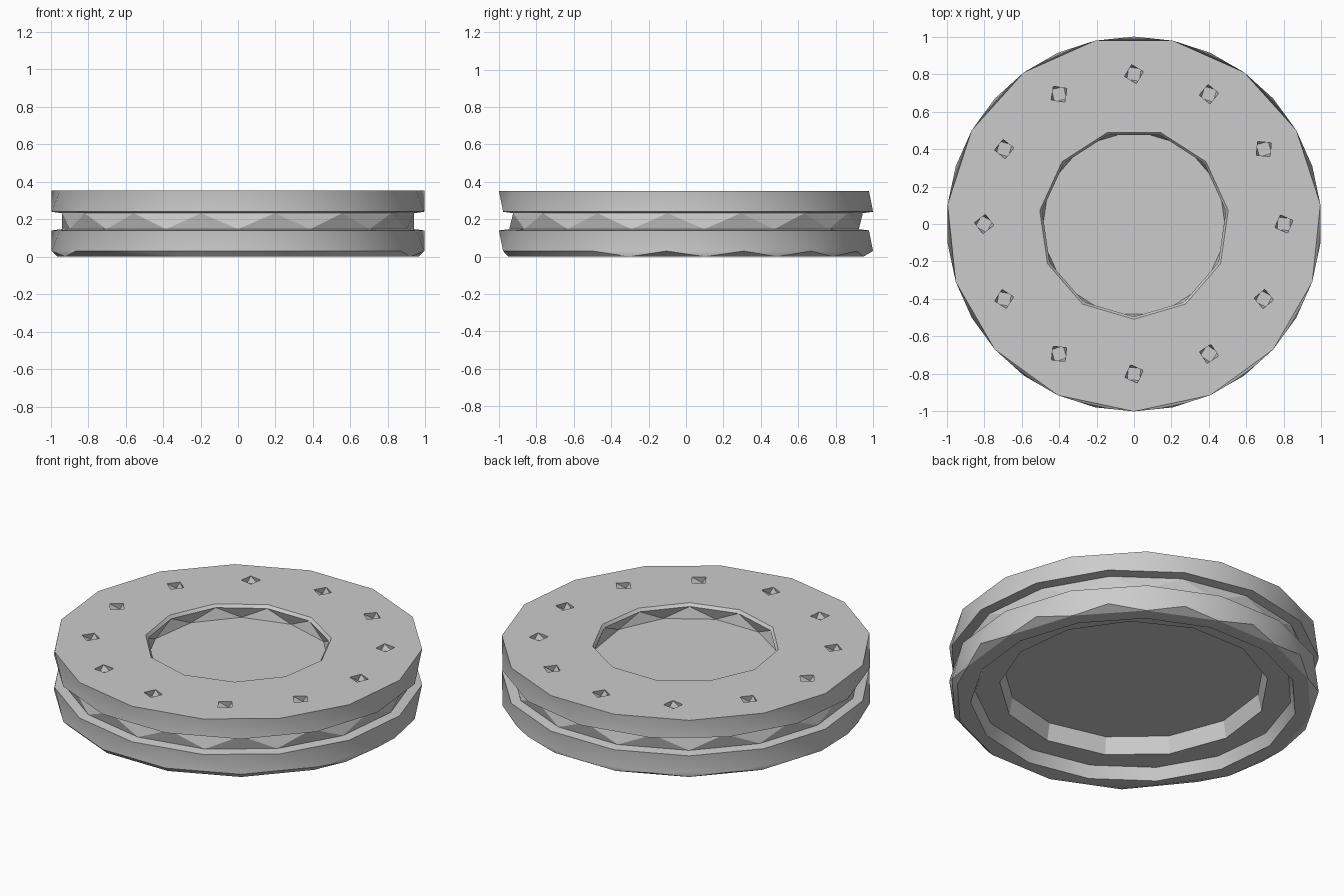
import bpy, bmesh, math, random
from mathutils import Matrix

random.seed(4)
cube = bpy.data.objects.get("Cube")
if cube:
    bpy.data.objects.remove(cube, do_unlink=True)

grey = bpy.data.materials.new("plain_grey")
grey.use_nodes = True
colour = (0.6, 0.6, 0.6, 1)
grey.diffuse_color = colour
grey.node_tree.nodes["Principled BSDF"].inputs["Base Color"].default_value = colour


def lathe(bm, sides, rows, matrix=Matrix()):
    """Closed solid from (radius, height, twist) rows; twist is in half steps."""
    rings = []
    for radius, z, twist in rows:
        ring = []
        for i in range(sides):
            a = -math.pi / 2 + math.tau * (i + twist / 2) / sides
            ring.append(bm.verts.new(matrix @ Matrix.Translation(
                (radius * math.cos(a), radius * math.sin(a), z)).translation))
        rings.append(ring)
    bm.faces.new(rings[0][::-1])
    bm.faces.new(rings[-1])
    for k in range(len(rows) - 1):
        lo, hi = rings[k], rings[k + 1]
        step = rows[k + 1][2] - rows[k][2]
        for i in range(sides):
            j = (i + 1) % sides
            if step == 0:
                bm.faces.new((lo[i], lo[j], hi[j], hi[i]))
            elif step > 0:
                bm.faces.new((lo[i], lo[j], hi[i]))
                bm.faces.new((lo[j], hi[j], hi[i]))
            else:
                bm.faces.new((lo[i], hi[j], hi[i]))
                bm.faces.new((lo[i], lo[j], hi[j]))
    return rings


def make_object(name, bm):
    bmesh.ops.recalc_face_normals(bm, faces=bm.faces)
    mesh = bpy.data.meshes.new(name)
    bm.to_mesh(mesh)
    bm.free()
    mesh.materials.append(grey)
    obj = bpy.data.objects.new(name, mesh)
    bpy.context.collection.objects.link(obj)
    return obj


# Wheel body: underside recess, lower flange, faceted groove, upper flange
bm = bmesh.new()
rings = lathe(bm, 15, [(0.86, 0.07, 0), (0.885, 0, 0), (0.97, 0, 0), (1, 0.03, 1),
                       (1, 0.14, 0), (0.945, 0.147, 0), (0.945, 0.232, 1),
                       (1, 0.24, 1), (1, 0.352, 0)])
# Front of the lower chamfer lines up with the flange corners above it
half_step = Matrix.Rotation(math.pi / 15, 3, 'Z')
for v in rings[2]:
    if v.co.y < -0.35:
        v.co = half_step @ v.co
body = make_object("grooved_wheel", bm)

# Cutters: top well, underside disc, ring of small pits
bm = bmesh.new()
lathe(bm, 11, [(0.5, 0.268, 1), (0.495, 0.335, 0), (0.508, 0.352, 0), (0.508, 0.45, 0)])
lathe(bm, 13, [(0.73, -0.05, 0), (0.73, 0.07, 0), (0.71, 0.17, 0)])
for i in range(12):
    spot = Matrix.Rotation(math.tau * i / 12, 4, 'Z') @ Matrix.Translation((0.8, 0, 0))
    turn = Matrix.Rotation(random.uniform(0, math.pi / 2), 4, 'Z')
    lathe(bm, 4, [(0.047, 0.315, 0.5), (0.052, 0.352, 0), (0.052, 0.45, 0)], spot @ turn)
cutter = make_object("recess_cutter", bm)
cutter.hide_render = True

cut = body.modifiers.new("recesses", 'BOOLEAN')
cut.operation = 'DIFFERENCE'
cut.solver = 'EXACT'
cut.object = cutter

bpy.ops.object.select_all(action='DESELECT')
body.select_set(True)
bpy.context.view_layer.objects.active = body
bpy.ops.object.modifier_apply(modifier=cut.name)
bpy.data.objects.remove(cutter, do_unlink=True)

# Smooth flange rims, crisp groove facets
bpy.ops.object.shade_smooth_by_angle(angle=math.radians(26.5))
